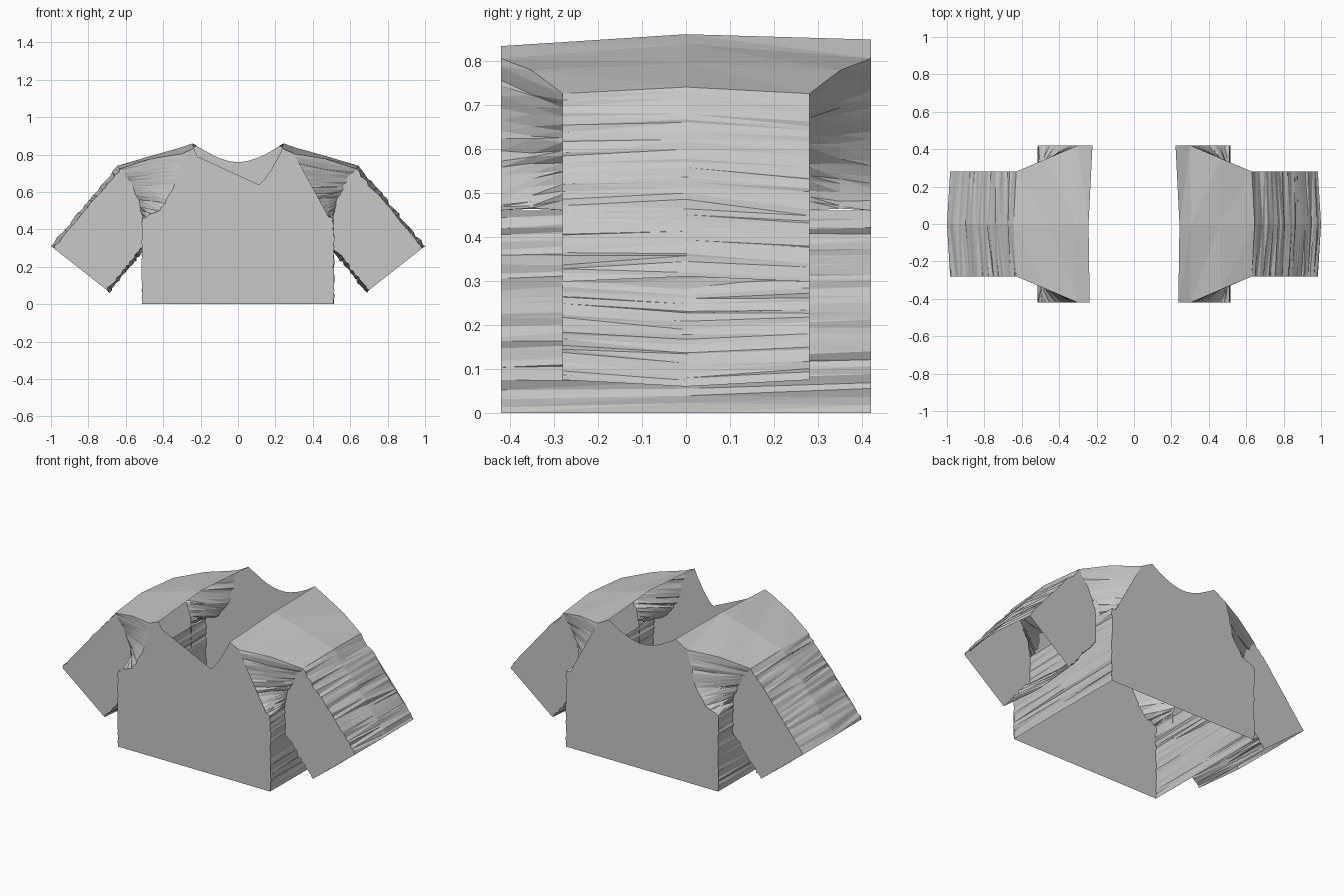
import bpy
import bmesh
import random
from mathutils import Vector

random.seed(4)
old = bpy.data.objects.get("Cube")
if old:
    bpy.data.objects.remove(old)

cloth = bpy.data.materials.new("light_gray_cloth")
cloth.use_nodes = True
COLOR = (0.58, 0.58, 0.58, 1)
cloth.diffuse_color = COLOR
cloth.node_tree.nodes["Principled BSDF"].inputs["Base Color"].default_value = COLOR

BODY_Y, SLEEVE_Y = 0.42, 0.28
BODY_MID = Vector((0, 0, 0.4))


def seam(points, n, rough):
    """Resample an (x, z) polyline evenly and fray it; the ends stay put."""
    pts = [Vector(p) for p in points]
    lengths = [(b - a).length for a, b in zip(pts, pts[1:])]
    total, path = sum(lengths), []
    for i in range(n + 1):
        d = total * i / n
        k = 0
        while k < len(lengths) - 1 and d > lengths[k]:
            d -= lengths[k]
            k += 1
        p = pts[k].lerp(pts[k + 1], min(1, d / lengths[k]))
        if 0 < i < n:
            p += Vector((random.uniform(-rough, rough), random.uniform(-rough, rough)))
        path.append(p)
    return path


def at(path, side, y):
    """Place an (x, z) path on one side of the shirt at depth y."""
    return [Vector((side * p[0], y, p[1])) for p in path]


def finish(name, bm, middle):
    """Turn the faces away from the middle and make the object."""
    bm.normal_update()
    for f in bm.faces:
        if f.normal.dot(f.calc_center_median() - middle) < 0:
            f.normal_flip()
    mesh = bpy.data.meshes.new(name)
    bm.to_mesh(mesh)
    bm.free()
    mesh.materials.append(cloth)
    bpy.context.collection.objects.link(bpy.data.objects.new(name, mesh))


def sheet(name, columns, middle):
    """Loft a flat-faced strip through columns of equal length."""
    bm = bmesh.new()
    grid = [[bm.verts.new(p) for p in col] for col in columns]
    for a, b in zip(grid, grid[1:]):
        for i in range(len(a) - 1):
            bm.faces.new((a[i], a[i + 1], b[i + 1]))
            bm.faces.new((a[i], b[i + 1], b[i]))
    finish(name, bm, middle)


def panel(name, outline, middle):
    """Flat cloth panel from its outline."""
    bm = bmesh.new()
    bm.faces.new([bm.verts.new(p) for p in outline])
    bmesh.ops.triangulate(bm, faces=bm.faces[:])
    finish(name, bm, middle)


halves = {}
for side, label in ((1, "left"), (-1, "right")):
    sleeve_mid = Vector((side * 0.73, 0, 0.4))
    side_cols, top_cols, under_cols = [], [], []
    shoulder_cols = []

    for y_sign, end in ((-1, "front"), (1, "back")):
        # seams shared by the panels and the strips between them
        flank = seam([(0.51, 0), (0.51, 0.46)], 26, 0.006)
        armhole = seam([(0.51, 0.46), (0.45, 0.48), (0.39, 0.54), (0.34, 0.64),
                        (0.30, 0.805)], 18, 0.008)
        cap = seam([(0.51, 0.46), (0.53, 0.56), (0.58, 0.66), (0.63, 0.725)], 18, 0.007)
        top = seam([(0.63, 0.725), (0.983, 0.298)], 30, 0.007)
        under = seam([(0.51, 0.305), (0.70, 0.075)], 20, 0.007)
        halves[side, end] = (flank, armhole)
        body_y, sleeve_y = y_sign * BODY_Y, y_sign * SLEEVE_Y

        # sleeve panel and the gusset joining it to the body
        panel(f"{label}_sleeve_{end}", at(top + under[::-1] + cap[:-1], side, sleeve_y),
              sleeve_mid)
        edge = at(armhole, side, body_y)
        rim = at(cap, side, sleeve_y)
        middle = [a.lerp(b, 0.5) + Vector((0, 0, random.uniform(-0.006, 0.006)))
                  for a, b in zip(edge, rim)]
        middle[-1].z = 0.778
        sheet(f"{label}_armhole_{end}", [edge, middle, rim], BODY_MID)

        side_cols.append(at(flank, side, body_y))
        top_cols.append(at(top, side, sleeve_y))
        under_cols.append(at(under, side, sleeve_y))
        neck_x, neck_z = (0.237, 0.833) if y_sign < 0 else (0.222, 0.848)
        shoulder_cols.append([Vector((side * neck_x, body_y, neck_z)), edge[-1],
                              middle[-1], rim[-1]])

    # centre ridges of the strips
    ridge = at(seam([(0.513, 0), (0.513, 0.46)], 26, 0.005), side, 0)
    sheet(f"{label}_body_side", [side_cols[0], ridge, side_cols[1]], BODY_MID)
    ridge = at(seam([(0.645, 0.74), (1.0, 0.31)], 30, 0.006), side, 0)
    sheet(f"{label}_sleeve_top", [top_cols[0], ridge, top_cols[1]], sleeve_mid)
    ridge = at(seam([(0.50, 0.295), (0.69, 0.06)], 20, 0.006), side, 0)
    sheet(f"{label}_sleeve_underside", [under_cols[0], ridge, under_cols[1]], sleeve_mid)
    ridge = at([(0.243, 0.86), (0.305, 0.838), (0.46, 0.795), (0.645, 0.74)], side, 0)
    sheet(f"{label}_shoulder", [shoulder_cols[0], ridge, shoulder_cols[1]], BODY_MID)

# front and back body panels with curved necklines
for end, y, neck_x, low, high, power in (("front", -BODY_Y, 0.237, 0.59, 0.833, 2.2),
                                         ("back", BODY_Y, 0.222, 0.76, 0.848, 1.8)):
    outline = []
    flank, armhole = halves[1, end]
    outline += at(flank + armhole[1:], 1, y)
    for i in range(25):
        t = 1 - i / 12
        outline.append(Vector((neck_x * t, y, low + (high - low) * abs(t) ** power)))
    flank, armhole = halves[-1, end]
    outline += at(flank + armhole[1:], -1, y)[::-1]
    panel(f"body_{end}", outline, BODY_MID)
